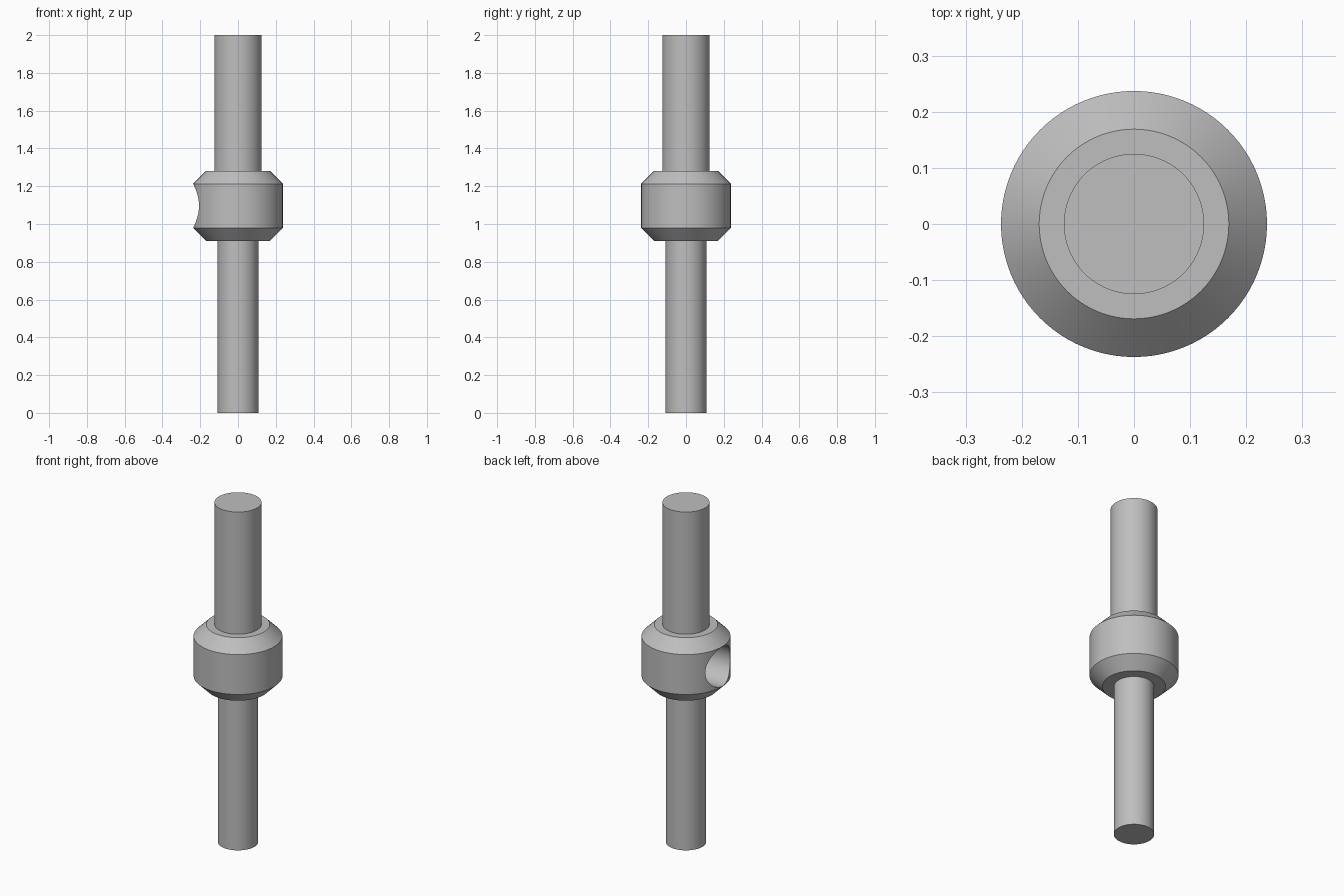
import bpy
import bmesh
import math
from mathutils import Matrix

SIDES = 96

default_cube = bpy.data.objects.get("Cube")
if default_cube:
    bpy.data.objects.remove(default_cube, do_unlink=True)

# Plain grey metal
metal = bpy.data.materials.new("grey_metal")
metal.use_nodes = True
metal.diffuse_color = (0.52, 0.52, 0.52, 1)
metal.node_tree.nodes["Principled BSDF"].inputs["Base Color"].default_value = metal.diffuse_color


def add_object(name, bm):
    mesh = bpy.data.meshes.new(name)
    bm.to_mesh(mesh)
    bm.free()
    mesh.materials.append(metal)
    obj = bpy.data.objects.new(name, mesh)
    bpy.context.collection.objects.link(obj)
    return obj


def lathe(name, profile):
    """Turn a (radius, height) profile around z, closed by flat end caps."""
    bm = bmesh.new()
    rings = []
    for radius, height in profile:
        rings.append([bm.verts.new((radius * math.cos(a), radius * math.sin(a), height))
                      for a in (math.tau * i / SIDES for i in range(SIDES))])
    for low, high in zip(rings, rings[1:]):
        for i in range(SIDES):
            j = (i + 1) % SIDES
            bm.faces.new((low[i], low[j], high[j], high[i]))
    bm.faces.new(reversed(rings[0]))
    bm.faces.new(rings[-1])
    return add_object(name, bm)


# Lower shaft, chamfered collar and thicker upper shaft turned as one piece
shaft = lathe("shaft_with_collar", [
    (0.108, 0), (0.108, 0.91),
    (0.169, 0.91), (0.237, 0.978), (0.237, 1.213), (0.169, 1.281),
    (0.125, 1.281), (0.125, 2)])

# Blind radial hole in the -x side of the collar, reaching the axis
bm = bmesh.new()
bmesh.ops.create_cone(
    bm, cap_ends=True, segments=SIDES, radius1=0.116, radius2=0.116, depth=0.4,
    matrix=Matrix.Translation((-0.2, 0, 1.096)) @ Matrix.Rotation(math.pi / 2, 4, "Y"))
cutter = add_object("hole_cutter", bm)
cutter.hide_render = True

cut = shaft.modifiers.new("radial_hole", "BOOLEAN")
cut.operation = "DIFFERENCE"
cut.solver = "EXACT"
cut.object = cutter

bpy.ops.object.select_all(action="DESELECT")
shaft.select_set(True)
bpy.context.view_layer.objects.active = shaft
bpy.ops.object.modifier_apply(modifier=cut.name)
bpy.data.objects.remove(cutter, do_unlink=True)
bpy.ops.object.shade_smooth_by_angle(angle=math.radians(30))
